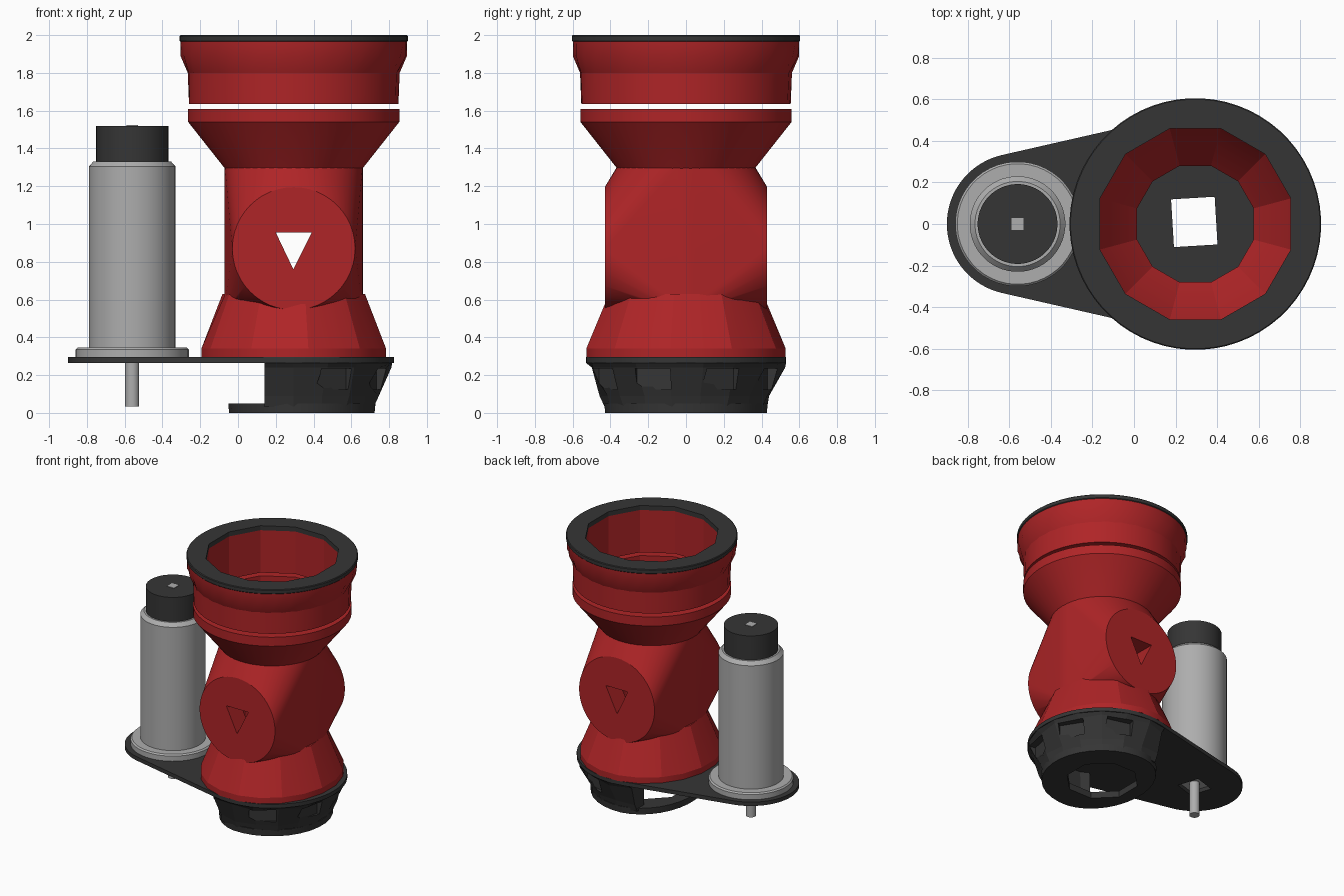
import bpy, bmesh
from math import sin, cos, pi, radians, acos
from mathutils import Matrix

if "Cube" in bpy.data.objects:
    bpy.data.objects.remove(bpy.data.objects["Cube"])

AXIS_X = 0.295      # main column axis
MOTOR_X = -0.56     # motor axis


def material(name, r, g, b):
    m = bpy.data.materials.new(name)
    m.use_nodes = True
    m.diffuse_color = (r, g, b, 1)
    node = m.node_tree.nodes["Principled BSDF"]
    node.inputs["Base Color"].default_value = (r, g, b, 1)
    node.inputs["Roughness"].default_value = 0.6
    return m


RED = material("red", 0.43, 0.018, 0.02)
DARK = material("charcoal", 0.036, 0.036, 0.036)
GREY = material("light grey", 0.42, 0.42, 0.42)


def finish(name, bm, mat=None):
    bmesh.ops.recalc_face_normals(bm, faces=bm.faces)
    me = bpy.data.meshes.new(name)
    bm.to_mesh(me)
    bm.free()
    ob = bpy.data.objects.new(name, me)
    bpy.context.collection.objects.link(ob)
    if mat:
        me.materials.append(mat)
    else:
        ob.hide_render = True
    return ob


def lathe(name, profile, mat=None, x=AXIS_X, n=48, sy=1.0, wobble=None, shape=None):
    """Solid of revolution from (radius, z) points; wobble = {row: radius factor on odd spokes}."""
    bm = bmesh.new()
    rows = []
    for k, (r, z) in enumerate(profile):
        row = []
        for i in range(n):
            a = 2 * pi * (i + 0.5) / n
            f = (wobble or {}).get(k, 1) if i % 2 else 1
            px, py = r * f * cos(a), r * f * sin(a) * sy
            if shape:
                px, py = shape(px, py)
            row.append(bm.verts.new((x + px, py, z)))
        rows.append(row)
    for lo, hi in zip(rows, rows[1:]):
        for i in range(n):
            j = (i + 1) % n
            bm.faces.new((lo[i], lo[j], hi[j], hi[i]))
    bm.faces.new(rows[0][::-1])
    bm.faces.new(rows[-1])
    return finish(name, bm, mat)


def prism(name, outline, lo, hi, mat=None, along_y=False):
    """Extrude a 2D outline along z, or along y for an x/z outline."""
    bm = bmesh.new()
    place = (lambda p, d: (p[0], d, p[1])) if along_y else (lambda p, d: (p[0], p[1], d))
    a = [bm.verts.new(place(p, lo)) for p in outline]
    b = [bm.verts.new(place(p, hi)) for p in outline]
    bm.faces.new(a)
    bm.faces.new(b)
    for i in range(len(a)):
        j = (i + 1) % len(a)
        bm.faces.new((a[i], a[j], b[j], b[i]))
    return finish(name, bm, mat)


def box(name, centre, size, turn=0.0, about=None):
    bm = bmesh.new()
    m = Matrix.Translation(centre) @ Matrix.Rotation(turn, 4, 'Z')
    if about is not None:
        m = Matrix.Translation((AXIS_X, 0, 0)) @ Matrix.Rotation(about, 4, 'Z') @ m
    bmesh.ops.create_cube(bm, size=1, matrix=m @ Matrix.Diagonal((*size, 1)))
    return finish(name, bm)


def cut(ob, cutters):
    for c in cutters:
        mod = ob.modifiers.new("cut", 'BOOLEAN')
        mod.operation, mod.solver, mod.object = 'DIFFERENCE', 'EXACT', c
    deps = bpy.context.evaluated_depsgraph_get()
    me = bpy.data.meshes.new_from_object(ob.evaluated_get(deps))
    ob.modifiers.clear()
    ob.data = me


def smooth(ob, angle=25):
    bpy.ops.object.select_all(action='DESELECT')
    ob.select_set(True)
    bpy.context.view_layer.objects.active = ob
    bpy.ops.object.shade_smooth_by_angle(angle=radians(angle))


# Cutters: faceted bore, triangular window, square shaft holes
bore = lathe("bore_cutter", [(0.29, 0.2), (0.29, 1.28), (0.40, 1.42), (0.475, 1.56), (0.475, 2.1)], n=12)
window = prism("window_cutter", [(0.2, 0.955), (0.39, 0.955), (0.293, 0.76)], -0.6, 0.6, along_y=True)
square = box("square_cutter", (0.29, 0.01, 0.3), (0.21, 0.23, 0.3), 0.06)
shaft_hole = box("shaft_hole_cutter", (MOTOR_X, 0, 0.28), (0.17, 0.17, 0.06), 0.3)
cutters = [bore, window, square, shaft_hole]

# Top rim and collar
rim = lathe("top_rim", [(0.6, 1.965), (0.605, 1.97), (0.605, 1.995), (0.6, 2.0)], DARK, n=64)
collar = lathe("collar", [(0.555, 1.635), (0.555, 1.8), (0.6, 1.89), (0.6, 1.965)], RED,
               n=64, wobble={1: 1.012, 2: 0.985})

# Funnel under the collar
funnel = lathe("funnel", [(0.35, 1.27), (0.37, 1.3), (0.56, 1.54), (0.56, 1.61)], RED)

# Middle body: hull of the column and the two flat round side caps
bm = bmesh.new()
for i in range(48):
    c, s = cos(2 * pi * i / 48), sin(2 * pi * i / 48)
    for z in (0.58, 1.3):
        bm.verts.new((AXIS_X + 0.367 * c, 0.367 * s, z))
    for y in (-0.43, 0.43):
        bm.verts.new((AXIS_X + 0.325 * c, y, 0.87 + 0.325 * s))
bmesh.ops.convex_hull(bm, input=bm.verts)
bmesh.ops.dissolve_limit(bm, angle_limit=0.01, verts=bm.verts, edges=bm.edges)
body = finish("middle_body", bm, RED)

# Flared skirt
skirt = lathe("lower_skirt", [(0.495, 0.295), (0.495, 0.34), (0.367, 0.63)], RED, n=20, sy=1.08,
              wobble={2: 1.04})

for ob in (rim, collar, funnel, body, skirt):
    cut(ob, [bore, window] if ob in (body, skirt) else [bore])
    smooth(ob, 20)

# Mounting plate: two tangent arcs
tilt = acos((0.53 - 0.34) / (AXIS_X - MOTOR_X))
outline = []
for x, r, start, end in ((AXIS_X, 0.53, tilt - pi, pi - tilt), (MOTOR_X, 0.34, pi - tilt, pi + tilt)):
    for i in range(33):
        a = start + (end - start) * i / 32
        outline.append((x + r * cos(a), r * sin(a)))
plate = prism("mounting_plate", outline, 0.265, 0.295, DARK)
cut(plate, [square, shaft_hole])
smooth(plate)

# Faceted base: open on the motor side, notched around the top
base = lathe("base_wall", [(0.43, 0.03), (0.44, 0.09), (0.525, 0.24), (0.53, 0.265)], DARK, n=18,
             wobble={1: 1.04, 2: 0.95})
cavity = lathe("cavity_cutter", [(0.36, 0.0), (0.37, 0.3)], n=12)
opening = box("opening_cutter", (-0.36, 0, 0.15), (1.0, 1.4, 0.5))
notches = [box("notch_cutter", (0.54, 0, 0.18), (0.18, 0.19, 0.11), 0.15, radians(a))
           for a in (-62, -20, 24, 66)]
cutters += [cavity, opening] + notches
cut(base, [cavity, opening] + notches)

# Bottom ring, shorter on the motor side
ring = lathe("bottom_ring", [(0.43, 0.0), (0.435, 0.05)], DARK, n=32,
             shape=lambda x, y: (x * 0.8 if x < 0 else x, y))
ring_hole = lathe("ring_hole_cutter", [(0.26, -0.1), (0.26, 0.1)], n=8)
cutters.append(ring_hole)
cut(ring, [ring_hole])
smooth(ring)

# Motor
for name, profile, mat in (
        ("motor_flange", [(0.3, 0.295), (0.3, 0.335), (0.29, 0.345)], GREY),
        ("motor_body", [(0.23, 0.34), (0.23, 1.305), (0.205, 1.332)], GREY),
        ("motor_cap", [(0.192, 1.33), (0.192, 1.52)], DARK),
        ("motor_shaft", [(0.037, 0.035), (0.037, 0.3)], GREY)):
    smooth(lathe(name, profile, mat, x=MOTOR_X))
lathe("shaft_end", [(0.042, 1.518), (0.042, 1.523)], GREY, x=MOTOR_X, n=4)

for c in cutters:
    bpy.data.objects.remove(c)
